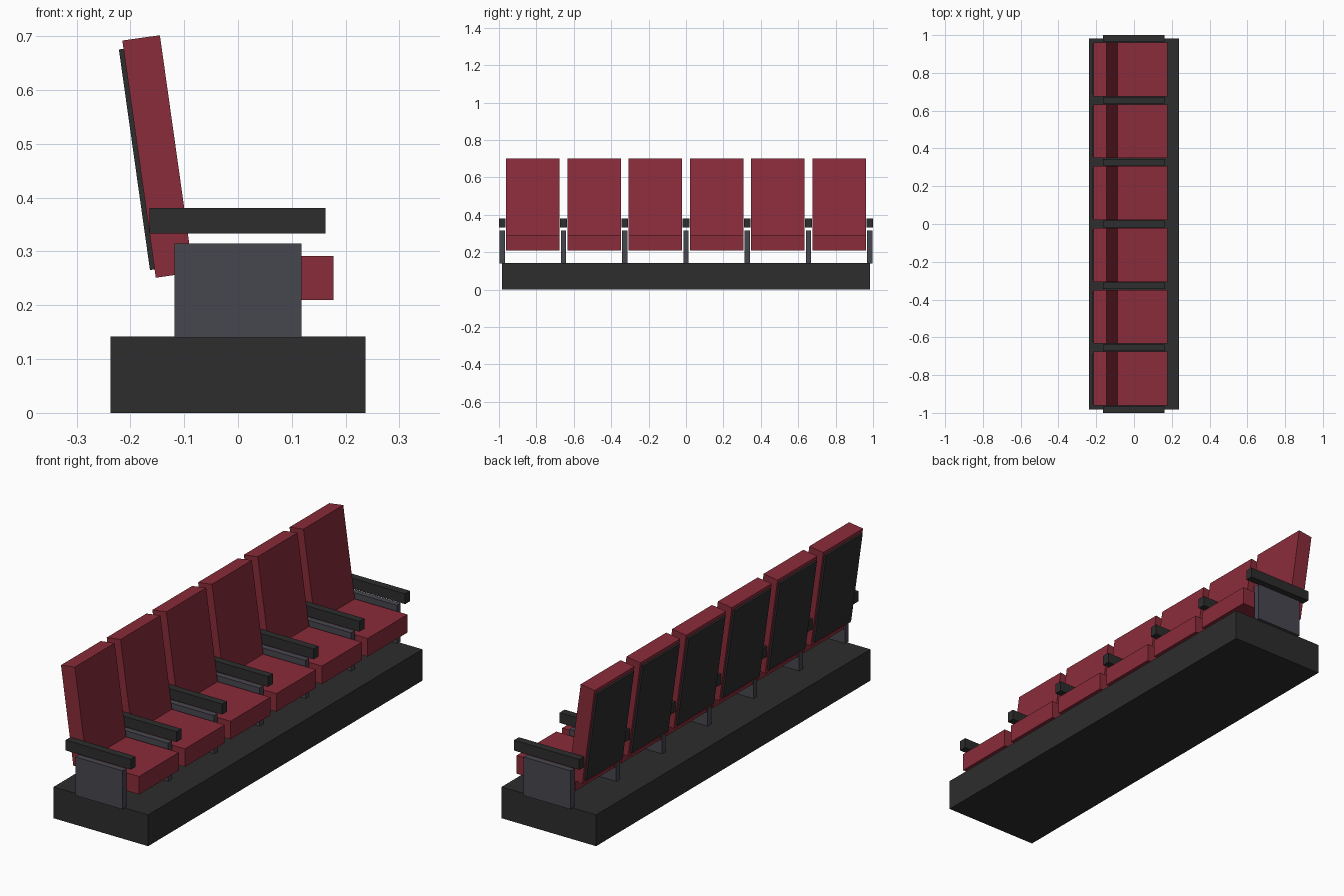
import bpy
from mathutils import Matrix, Vector

if "Cube" in bpy.data.objects:
    bpy.data.objects.remove(bpy.data.objects["Cube"])


def material(name, rgb):
    m = bpy.data.materials.new(name)
    m.diffuse_color = (*rgb, 1.0)
    m.use_nodes = True
    m.node_tree.nodes["Principled BSDF"].inputs["Base Color"].default_value = m.diffuse_color
    return m


red = material("red upholstery", (0.254, 0.025, 0.042))
black = material("black plastic", (0.026, 0.026, 0.026))
grey = material("blue grey metal", (0.061, 0.061, 0.078))


def box(name, centre, size, mat, tilt=0.0):
    bpy.ops.mesh.primitive_cube_add(size=1)
    ob = bpy.context.object
    ob.name = name
    ob.data.transform(Matrix.Diagonal((*size, 1.0)))
    ob.location = centre
    ob.rotation_euler = (0, tilt, 0)
    ob.data.materials.append(mat)
    return ob


SEATS = 6
PITCH = 0.3275
WIDTH = 0.285
TILT = -0.14

# Plinth under the whole row
box("base", (0, 0, 0.071), (0.474, 1.965, 0.142), black)

# Dividers with floating armrests, one more than the seats
for i in range(SEATS + 1):
    y = (i - SEATS / 2) * PITCH
    box("side_panel", (0, y, 0.2275), (0.236, 0.027, 0.175), grey)
    box("armrest", (-0.001, y, 0.357), (0.327, 0.035, 0.047), black)

# Seat cushions, reclined backrests and their rear shells
back_centre = Vector((-0.149, 0, 0.4765))
rear = Matrix.Rotation(TILT, 3, 'Y') @ Vector((-0.0395, 0, 0))
for i in range(SEATS):
    y = (i - (SEATS - 1) / 2) * PITCH
    shift = Vector((0, y, 0))
    box("seat", (0.0295, y, 0.251), (0.295, WIDTH, 0.082), red)
    box("backrest", back_centre + shift, (0.0705, WIDTH, 0.445), red, TILT)
    box("back_shell", back_centre + rear + shift, (0.0088, WIDTH * 0.92, 0.414), black, TILT)
